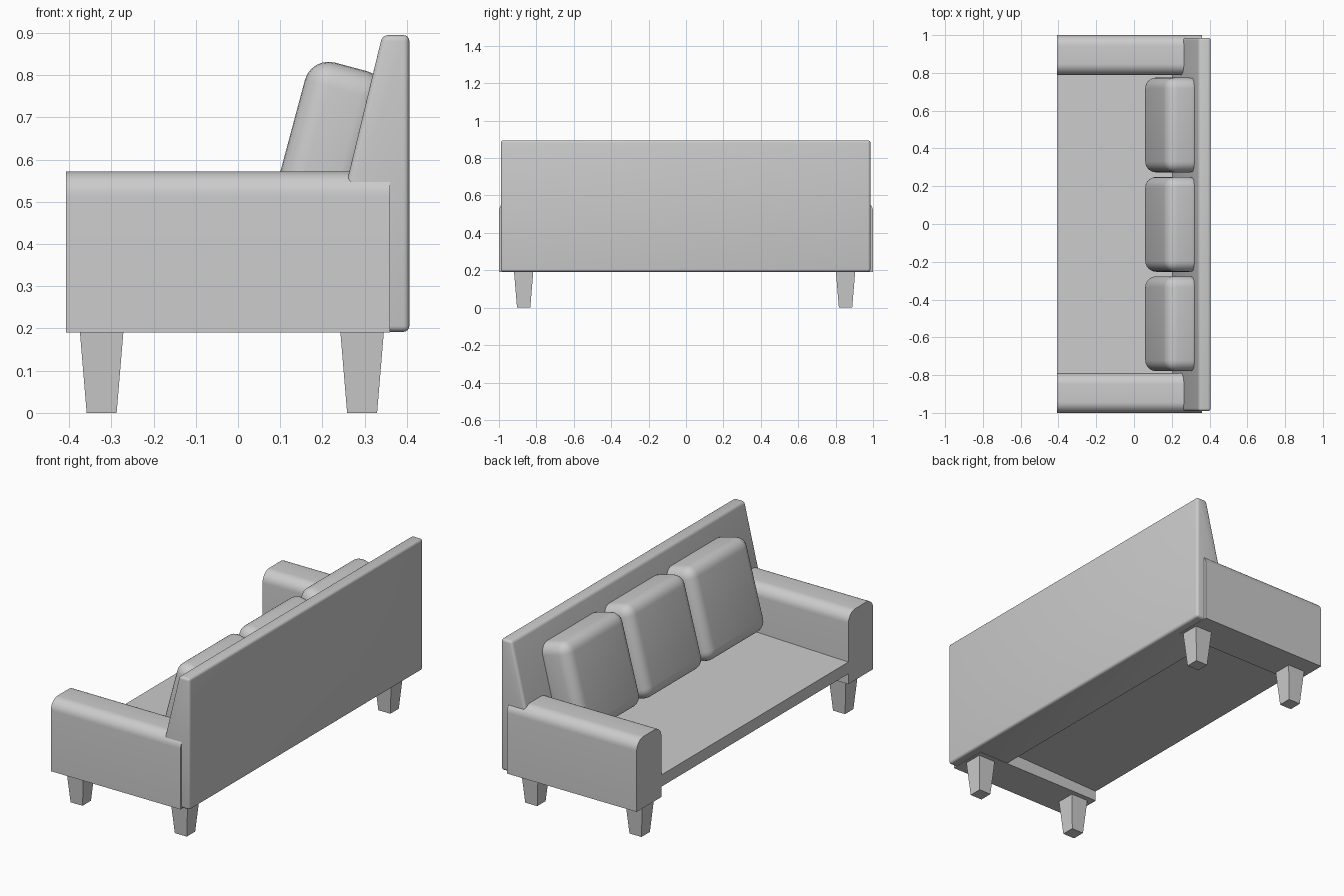
import bpy
import bmesh
import math
from mathutils import Matrix, Vector

cube = bpy.data.objects.get("Cube")
if cube:
    bpy.data.objects.remove(cube, do_unlink=True)

grey = bpy.data.materials.new("light_grey")
grey.use_nodes = True
colour = (0.6, 0.6, 0.6, 1)
grey.diffuse_color = colour
grey.node_tree.nodes["Principled BSDF"].inputs["Base Color"].default_value = colour


def finish(name, bm, bevel=0, segments=4):
    bmesh.ops.recalc_face_normals(bm, faces=bm.faces)
    mesh = bpy.data.meshes.new(name)
    bm.to_mesh(mesh)
    bm.free()
    mesh.materials.append(grey)
    obj = bpy.data.objects.new(name, mesh)
    bpy.context.collection.objects.link(obj)
    bpy.ops.object.select_all(action="DESELECT")
    obj.select_set(True)
    bpy.context.view_layer.objects.active = obj
    if bevel:
        mod = obj.modifiers.new("rounding", "BEVEL")
        mod.width = bevel
        mod.segments = segments
        bpy.ops.object.modifier_apply(modifier=mod.name)
    bpy.ops.object.shade_smooth_by_angle(angle=math.radians(35))
    return obj


def prism(points, depth):
    """Extrude a closed 3D outline along a vector."""
    bm = bmesh.new()
    face = bm.faces.new([bm.verts.new(p) for p in points])
    out = bmesh.ops.extrude_face_region(bm, geom=[face])
    verts = [v for v in out["geom"] if isinstance(v, bmesh.types.BMVert)]
    bmesh.ops.translate(bm, verts=verts, vec=depth)
    return bm


# Arms: square bottoms, rounded tops
r = 0.058
for side, label in ((1, "left"), (-1, "right")):
    outline = [(0.79, 0.19), (1.0, 0.19)]
    for cy, start in ((1.0 - r, 0), (0.79 + r, 90)):
        for i in range(9):
            a = math.radians(start + 90 * i / 8)
            outline.append((cy + r * math.cos(a), 0.572 - r + r * math.sin(a)))
    pts = [(-0.408, side * y, z) for y, z in outline]
    finish("arm_" + label, prism(pts, Vector((0.768, 0, 0))))

# Seat: thin board between the arms
seat = [(-0.408, 0.245), (-0.408, 0.308), (0.3, 0.328), (0.3, 0.265)]
finish("seat", prism([(x, -0.82, z) for x, z in seat], Vector((0, 1.64, 0))))

# Backrest: wedge with a sloping front
back = [(0.172, 0.192), (0.342, 0.895), (0.406, 0.895), (0.406, 0.192)]
finish("backrest", prism([(x, -0.99, z) for x, z in back], Vector((0, 1.976, 0))), 0.014)

# Back cushions: rounded boxes leaning on the backrest
lean = Matrix.Rotation(math.radians(15), 4, "Y")
for i in (-1, 0, 1):
    bm = bmesh.new()
    bmesh.ops.create_cube(bm, size=1)
    bmesh.ops.scale(bm, vec=(0.196, 0.502, 0.491), verts=bm.verts)
    bmesh.ops.translate(bm, vec=(0.047, i * 0.526 - 0.002, 0.6155), verts=bm.verts)
    bmesh.ops.transform(bm, matrix=lean, verts=bm.verts)
    finish("back_cushion_%d" % (i + 2), bm, 0.058, 6)

# Legs: tapered square blocks
for x, xl in ((-0.323, "front"), (0.294, "rear")):
    for y, yl in ((0.853, "left"), (-0.868, "right")):
        bm = bmesh.new()
        bmesh.ops.create_cube(bm, size=1)
        for v in bm.verts:
            width = 0.103 if v.co.z > 0 else 0.071
            v.co = (x + v.co.x * width, y + v.co.y * width, 0.192 if v.co.z > 0 else 0)
        finish("leg_%s_%s" % (xl, yl), bm)
